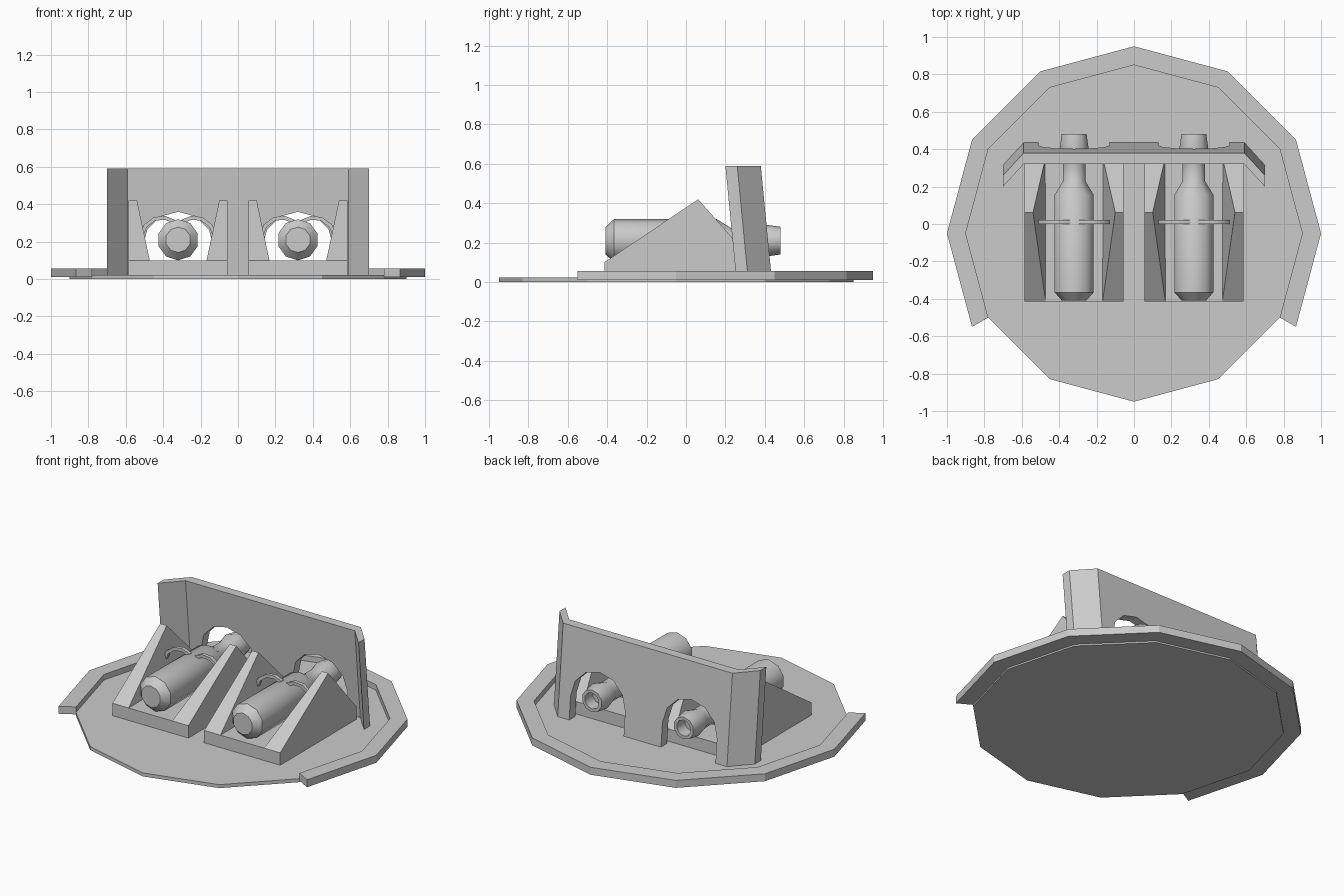
import bpy, bmesh
from math import sin, cos, pi, radians

if "Cube" in bpy.data.objects:
    bpy.data.objects.remove(bpy.data.objects["Cube"])

CY = -0.05   # centre of the round base


def make(name, bm, smooth=None):
    bmesh.ops.recalc_face_normals(bm, faces=bm.faces)
    me = bpy.data.meshes.new(name)
    bm.to_mesh(me)
    bm.free()
    ob = bpy.data.objects.new(name, me)
    bpy.context.collection.objects.link(ob)
    if smooth:
        bpy.ops.object.select_all(action='DESELECT')
        ob.select_set(True)
        bpy.context.view_layer.objects.active = ob
        bpy.ops.object.shade_smooth_by_angle(angle=radians(smooth))
    return ob


def loft(name, loops, closed=False, smooth=None):
    """Skin matching loops of points; cap the ends unless closed."""
    bm = bmesh.new()
    rings = [[bm.verts.new(p) for p in l] for l in loops]
    n, m = len(rings[0]), len(rings)
    for k in range(m if closed else m - 1):
        a, b = rings[k], rings[(k + 1) % m]
        for i in range(n):
            j = (i + 1) % n
            bm.faces.new((a[i], a[j], b[j], b[i]))
    if not closed:
        bm.faces.new(rings[0])
        bm.faces.new(rings[-1])
    return make(name, bm, smooth)


def box(name, x0, x1, y0, y1, z0, z1):
    sq = [(x0, y0), (x1, y0), (x1, y1), (x0, y1)]
    return loft(name, [[(x, y, z) for x, y in sq] for z in (z0, z1)])


# Twelve-sided base plate
loft("base_plate", [[(0.9 * sin(i * pi / 6), CY + 0.9 * cos(i * pi / 6), z)
                     for i in range(12)] for z in (0, 0.022)])

# Raised rim, open at the front
rim = []
for i in range(-1, 8):
    a = i * pi / 6
    rim.append([(r * cos(a), CY + r * sin(a), z)
                for r, z in ((0.9, 0.01), (1, 0.01), (1, 0.057), (0.9, 0.057))])
loft("base_rim", rim)


# Leaning back wall with two arched openings
def lean(z):
    return 0.055 * (0.59 - z) / 0.57


Z0, Z1 = 0.02, 0.59
profile = [(-0.59, Z1), (-0.59, Z0)]
for cx in (-0.32, 0.32):
    profile.append((cx - 0.19, Z0))
    profile += [(cx - 0.19 * cos(i * pi / 6), 0.17 + 0.19 * sin(i * pi / 6))
                for i in range(7)]
    profile.append((cx + 0.19, Z0))
profile += [(0.59, Z0), (0.59, Z1)]
loft("back_wall", [[(x, y + lean(z), z) for x, z in profile] for y in (0.32, 0.38)])

# Angled wings at the wall ends
for s in (-1, 1):
    plan = [(0.59, 0.32), (0.70, 0.20), (0.70, 0.26), (0.59, 0.38)]
    loft("wall_wing", [[(s * x, y + lean(z), z) for x, y in plan] for z in (Z0, Z1)])

# Tank profile along y: (y, radius), ending in a hollow nozzle
tank = [(-0.41, 0.068), (-0.365, 0.11), (0.155, 0.11), (0.23, 0.063), (0.33, 0.063),
        (0.40, 0.082), (0.48, 0.07), (0.48, 0.05), (0.40, 0.05)]
hook = [(0.195, 0.235), (0.175, 0.285), (0.125, 0.322), (0.07, 0.327), (0.022, 0.308)]

for cx in (-0.32, 0.32):
    # Cradle floor
    box("cradle_floor", cx - 0.265, cx + 0.265, -0.415, 0.345, 0.02, 0.10)
    for s in (-1, 1):
        # Triangular cradle cheek, tapering toward its peak
        tri = [(-0.415, 0.10), (0.062, 0.42), (0.345, 0.10)]
        inner = (0.152, 0.22, 0.155)
        loft("cradle_cheek", [[(cx + s * 0.265, y, z) for y, z in tri],
                              [(cx + s * w, y, z) for w, (y, z) in zip(inner, tri)]])
        # Curved retaining hook
        band = []
        for i, (x, z) in enumerate(hook):
            p, q = hook[max(i - 1, 0)], hook[min(i + 1, len(hook) - 1)]
            dx, dz = q[0] - p[0], q[1] - p[1]
            d = (dx * dx + dz * dz) ** 0.5
            nx, nz = -dz / d * 0.01, dx / d * 0.01
            band.append([(cx + s * (x + k * nx), y, z + k * nz)
                         for k, y in ((-1, 0), (1, 0), (1, 0.022), (-1, 0.022))])
        loft("retaining_hook", band, smooth=40)
    # Ten-sided tank
    loft("tank", [[(cx + r * sin(i * pi / 5), y, 0.21 + r * cos(i * pi / 5))
                   for i in range(10)] for y, r in tank], smooth=37)
